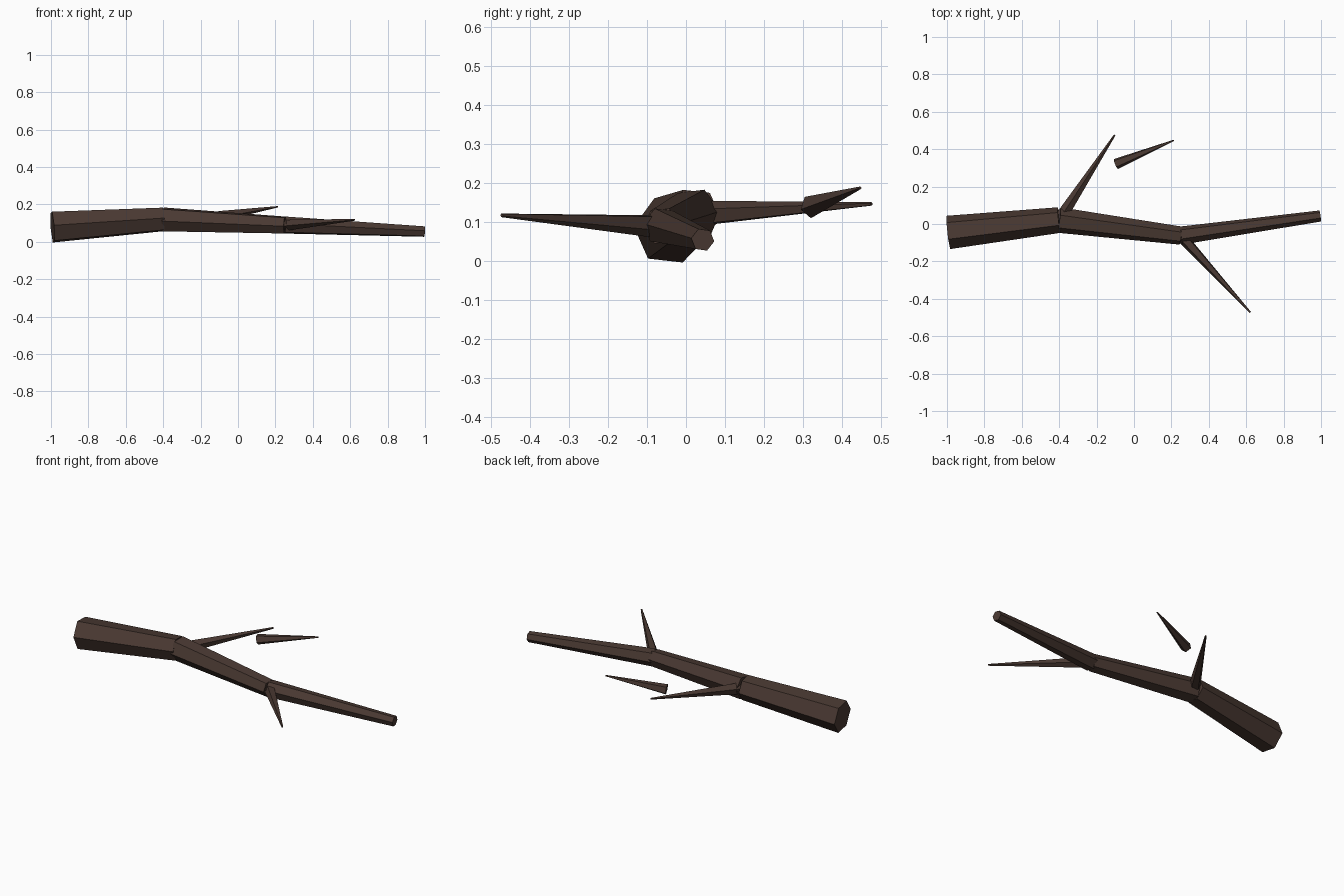
import bpy
from mathutils import Vector

if "Cube" in bpy.data.objects:
    bpy.data.objects.remove(bpy.data.objects["Cube"])

bark = bpy.data.materials.new("dark_brown_bark")
bark.diffuse_color = (0.068, 0.041, 0.032, 1)
bark.use_nodes = True
bark.node_tree.nodes["Principled BSDF"].inputs["Base Color"].default_value = bark.diffuse_color


def tapered(name, start, end, r1, r2, sides):
    """Flat-shaded tapered limb running from start to end."""
    a, b = Vector(start), Vector(end)
    d = b - a
    bpy.ops.mesh.primitive_cone_add(vertices=sides, radius1=r1, radius2=r2, depth=d.length)
    ob = bpy.context.object
    ob.name = name
    ob.location = (a + b) / 2
    ob.rotation_mode = 'QUATERNION'
    ob.rotation_quaternion = Vector((0, 0, 1)).rotation_difference(d)
    ob.data.materials.append(bark)
    return ob


# main branch: three hexagonal segments along a crooked path
path = [(-0.992, -0.045, 0.079), (-0.4, 0.021, 0.12),
        (0.25, -0.062, 0.09), (0.996, 0.043, 0.055)]
radii = [0.09, 0.069, 0.049, 0.03]
for i in range(3):
    tapered(f"branch_segment_{i + 1}", path[i], path[i + 1], radii[i], radii[i + 1], 6)

# side twigs, plus the loose one lying behind
tapered("back_twig", path[1], (-0.103, 0.476, 0.147), 0.035, 0.005, 5)
tapered("front_twig", path[2], (0.622, -0.473, 0.118), 0.032, 0.005, 5)
tapered("loose_twig", (-0.098, 0.321, 0.14), (0.213, 0.447, 0.188), 0.03, 0.004, 5)
